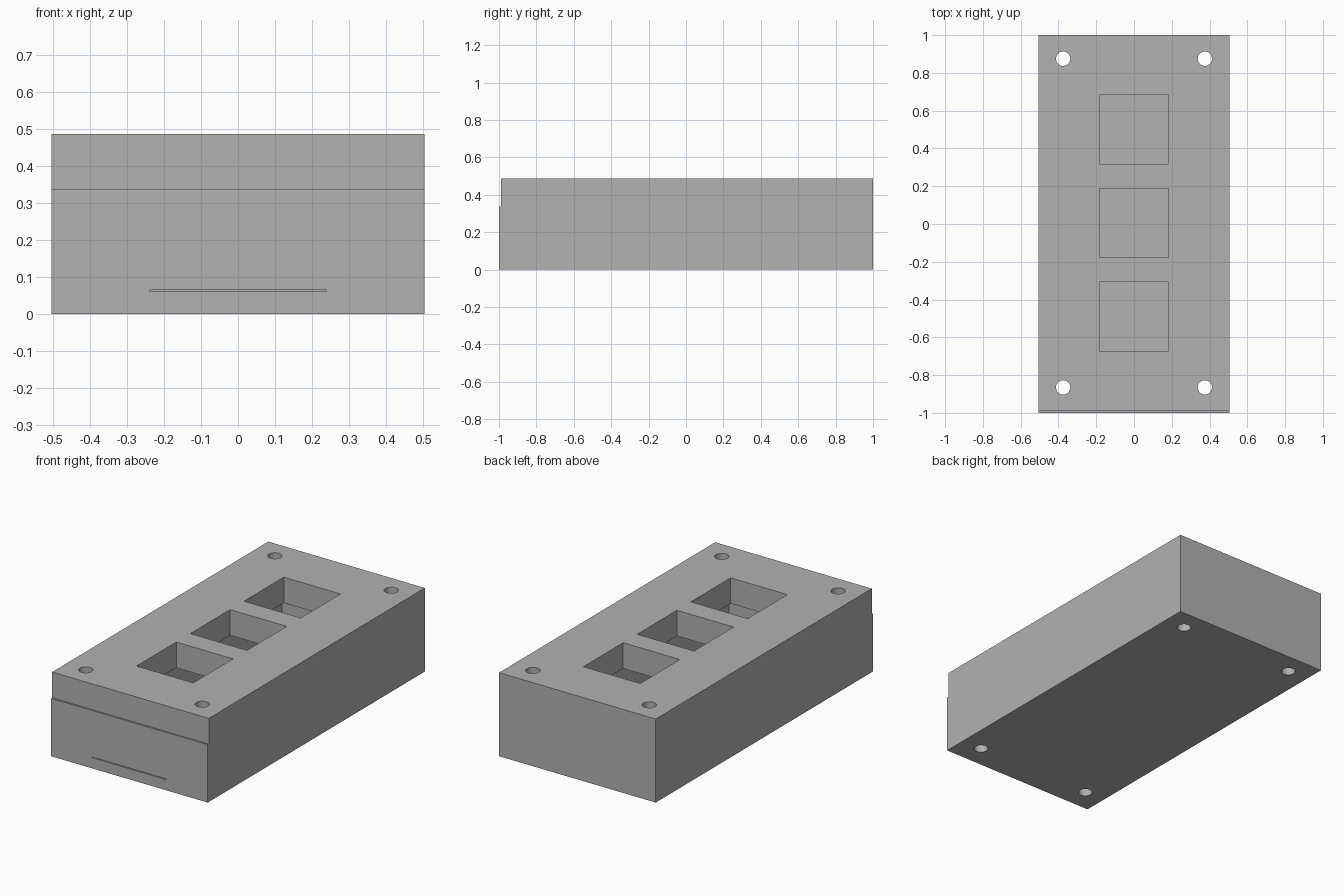
import bpy

if "Cube" in bpy.data.objects:
    bpy.data.objects.remove(bpy.data.objects["Cube"])

HALF_X, TOP, SEAM = 0.505, 0.487, 0.337
LID_FRONT = -0.99          # lid stops just short of the base front
MID_Y = 0.005              # centre of the lid layout

grey = bpy.data.materials.new("light grey")
grey.use_nodes = True
colour = (0.445, 0.445, 0.445, 1)
grey.diffuse_color = colour
grey.node_tree.nodes["Principled BSDF"].inputs["Base Color"].default_value = colour


def box(name, low, high):
    """Axis-aligned box between two corners."""
    centre = [(a + b) / 2 for a, b in zip(low, high)]
    bpy.ops.mesh.primitive_cube_add(size=1, location=centre)
    obj = bpy.context.object
    obj.name = name
    obj.scale = [b - a for a, b in zip(low, high)]
    bpy.ops.object.transform_apply(location=True, rotation=False, scale=True)
    obj.data.materials.append(grey)
    return obj


def screw_cutter(x, y):
    bpy.ops.mesh.primitive_cylinder_add(vertices=32, radius=0.038, depth=1,
                                        location=(x, y, TOP / 2))
    obj = bpy.context.object
    obj.data.materials.append(grey)
    return obj


def cut(target, cutters):
    """Subtract each cutter from the target and discard it."""
    for cutter in cutters:
        cutter.hide_render = True
        mod = target.modifiers.new("cut", "BOOLEAN")
        mod.operation = "DIFFERENCE"
        mod.solver = "EXACT"
        mod.object = cutter
        bpy.context.view_layer.objects.active = target
        bpy.ops.object.modifier_apply(modifier=mod.name)
        bpy.data.objects.remove(cutter)


def screw_holes():
    return [screw_cutter(sx * 0.375, MID_Y + sy * 0.87)
            for sx in (-1, 1) for sy in (-1, 1)]


# Hollow base with a fine slot across its front
base = box("base", (-HALF_X, -1, 0), (HALF_X, 1, SEAM))
cavity = box("cavity_cutter", (-0.24, -0.74, 0.064), (0.24, 0.75, 0.5))
slot = box("slot_cutter", (-0.24, -1.1, 0.062), (0.24, -0.99, 0.066))
cut(base, [cavity, slot] + screw_holes())

# Lid plate with three square windows
lid = box("lid", (-HALF_X, LID_FRONT, SEAM), (HALF_X, 1, TOP))
windows = [box("window_cutter", (-0.183, y - 0.183, 0.2), (0.183, y + 0.183, 0.6))
           for y in (MID_Y - 0.495, MID_Y, MID_Y + 0.495)]
cut(lid, windows + screw_holes())

# Smooth hole walls, crisp box edges
for part in (base, lid):
    bpy.ops.object.select_all(action="DESELECT")
    part.select_set(True)
    bpy.context.view_layer.objects.active = part
    bpy.ops.object.shade_smooth_by_angle()
